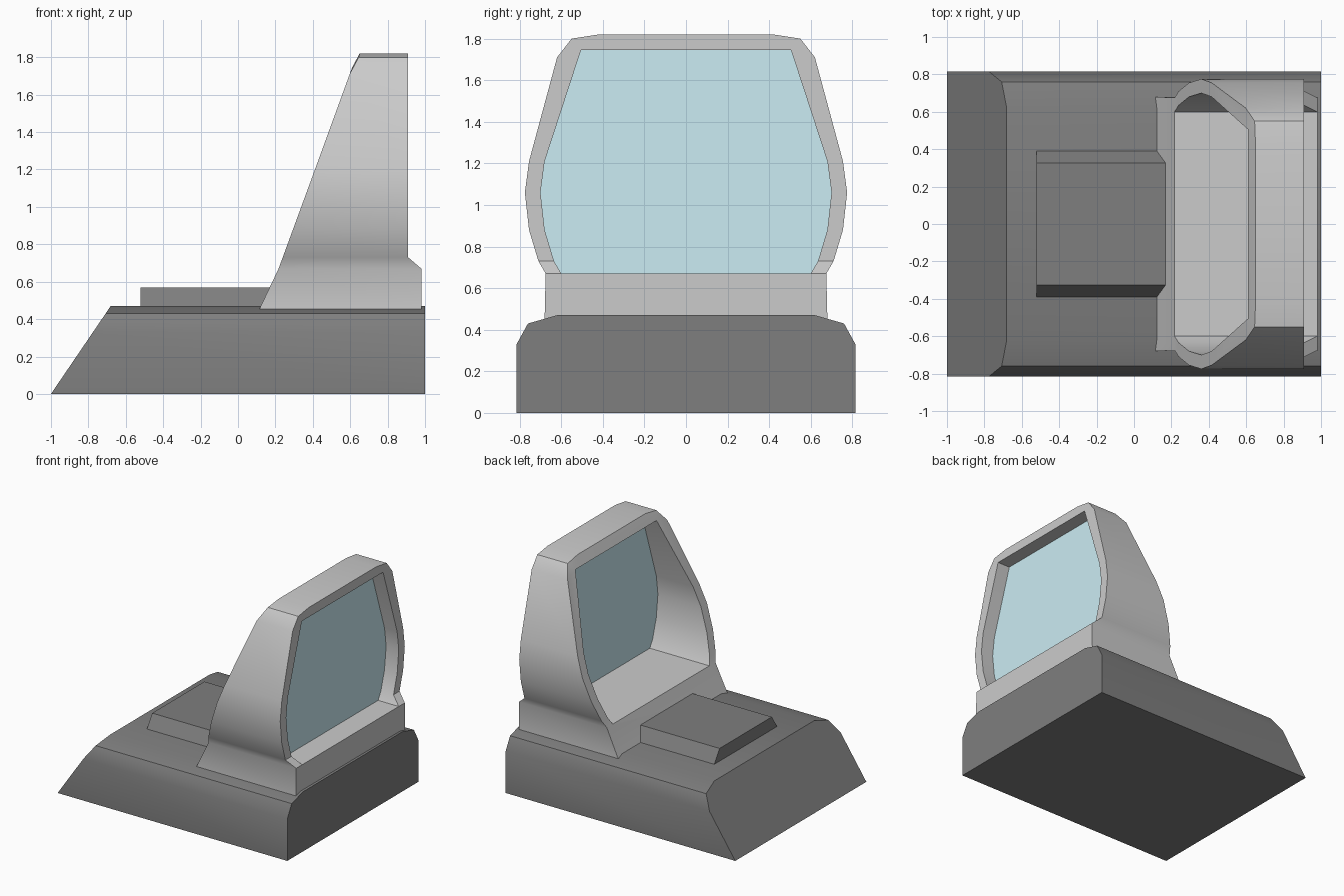
import bpy, bmesh
from math import radians

if "Cube" in bpy.data.objects:
    bpy.data.objects.remove(bpy.data.objects["Cube"])


def lerp(table, z):
    """Read an x position off a (z, x) outline."""
    for (z0, x0), (z1, x1) in zip(table, table[1:]):
        if z <= z1:
            return x0 + (x1 - x0) * (z - z0) / (z1 - z0)
    return table[-1][1]


def loop(bm, half, x_of_z):
    """Closed symmetric cross-section from a half profile listed bottom to top."""
    pts = half + [(-y, z) for y, z in reversed(half)]
    return [bm.verts.new((x_of_z(z), y, z)) for y, z in pts]


def skin(bm, a, b):
    for i in range(len(a)):
        j = (i + 1) % len(a)
        bm.faces.new((a[i], a[j], b[j], b[i]))


def finish(name, bm, colour=None):
    bmesh.ops.recalc_face_normals(bm, faces=bm.faces)
    mesh = bpy.data.meshes.new(name)
    bm.to_mesh(mesh)
    bm.free()
    ob = bpy.data.objects.new(name, mesh)
    bpy.context.collection.objects.link(ob)
    if colour:
        mat = bpy.data.materials.new(name + "_material")
        mat.diffuse_color = (*colour, 1)
        mat.use_nodes = True
        mat.node_tree.nodes["Principled BSDF"].inputs["Base Color"].default_value = mat.diffuse_color
        mesh.materials.append(mat)
    bpy.ops.object.select_all(action='DESELECT')
    ob.select_set(True)
    bpy.context.view_layer.objects.active = ob
    bpy.ops.object.shade_smooth_by_angle(angle=radians(35))
    return ob


def prism(name, half, left, right, colour):
    bm = bmesh.new()
    a, b = loop(bm, half, left), loop(bm, half, right)
    skin(bm, a, b)
    bm.faces.new(a)
    bm.faces.new(b)
    return finish(name, bm, colour)


DARK = (0.21, 0.21, 0.21)

# Base block with rounded shoulders and a sloping nose
prism("base", [(.815, 0), (.815, .33), (.76, .43), (.62, .47)],
      lambda z: -1 + .68 * z, lambda z: 1, DARK)

# Raised pad running into the hood
prism("raised_pad", [(.397, .46), (.325, .57)],
      lambda z: -.52, lambda z: .25, DARK)

# Hood: open tube with slanted rear edge and a stepped sill
outer = [(.68, .455), (.675, .67), (.71, .73), (.755, .88), (.775, 1.06),
         (.755, 1.21), (.62, 1.71), (.55, 1.80), (.42, 1.82)]
inner = [(.60, .67), (.635, .73), (.68, .88), (.70, 1.06), (.68, 1.21), (.505, 1.745)]
slant = [(.455, .115), (.67, .217), (1.06, .36), (1.21, .415),
         (1.745, .61), (1.80, .645), (1.82, .65)]
front = [(.455, .98), (.67, .98), (.73, .91), (1.82, .91)]

bm = bmesh.new()
ends = []
for table in (slant, front):
    o = loop(bm, outer, lambda z: lerp(table, z))
    i = loop(bm, inner, lambda z: lerp(table, z))
    ends.append((o, i))
    bm.faces.new((o[0], o[1], i[0], i[-1], o[-2], o[-1]))       # sill
    for k in range(5):                                          # side rims
        bm.faces.new((o[k + 1], o[k + 2], i[k + 1], i[k]))
        bm.faces.new((o[-k - 2], o[-k - 3], i[-k - 2], i[-k - 1]))
    bm.faces.new((o[6], o[7], i[5]))                            # top rim
    bm.faces.new((o[7], o[8], i[5]))
    bm.faces.new((o[-7], o[-8], i[-6]))
    bm.faces.new((o[-8], o[-9], i[-6]))
    bm.faces.new((o[8], o[9], i[6], i[5]))
skin(bm, ends[0][0], ends[1][0])
skin(bm, ends[0][1], ends[1][1])
finish("hood", bm)

# Glass pane set back inside the hood
prism("glass_pane", inner, lambda z: .735, lambda z: .80, (.6, .84, .9))
